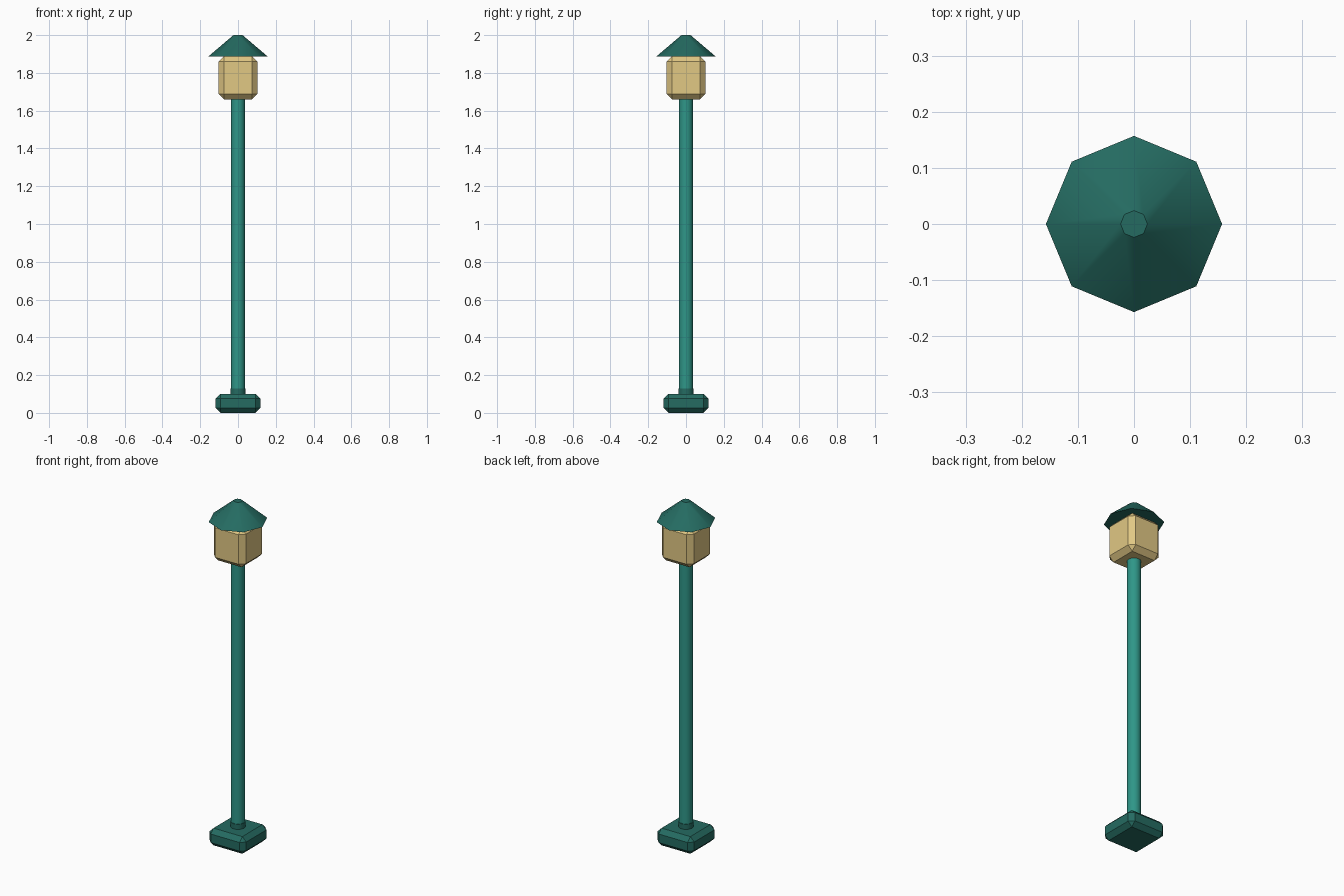
import bpy
import math

cube = bpy.data.objects.get("Cube")
if cube:
    bpy.data.objects.remove(cube, do_unlink=True)


def material(name, color):
    mat = bpy.data.materials.new(name)
    mat.use_nodes = True
    mat.diffuse_color = (*color, 1)
    bsdf = next(n for n in mat.node_tree.nodes if n.type == 'BSDF_PRINCIPLED')
    bsdf.inputs["Base Color"].default_value = (*color, 1)
    bsdf.inputs["Roughness"].default_value = 0.8
    return mat


dark_green = material("dark green", (0.018, 0.147, 0.120))
teal = material("teal green", (0.028, 0.305, 0.246))
cream = material("warm cream", (0.753, 0.578, 0.231))


def finish(name, mat):
    obj = bpy.context.object
    obj.name = obj.data.name = name
    obj.data.materials.append(mat)
    return obj


def chamfered_box(name, half, bottom, top, chamfer, mat):
    """Square block with one flat chamfer on every edge."""
    bpy.ops.mesh.primitive_cube_add(size=1, location=(0, 0, (bottom + top) / 2))
    obj = finish(name, mat)
    obj.scale = (2 * half, 2 * half, top - bottom)
    bpy.ops.object.transform_apply(location=False, rotation=False, scale=True)
    bevel = obj.modifiers.new("chamfer", 'BEVEL')
    bevel.width = chamfer
    bevel.segments = 1


def round_part(name, sides, r_bottom, r_top, bottom, top, mat):
    """Smooth-shaded cylinder or cone frustum between two heights."""
    bpy.ops.mesh.primitive_cone_add(
        vertices=sides, radius1=r_bottom, radius2=r_top,
        depth=top - bottom, location=(0, 0, (bottom + top) / 2))
    finish(name, mat)
    bpy.ops.object.shade_smooth_by_angle(angle=math.radians(32))


# Foot and post
chamfered_box("base", 0.118, 0.0, 0.10, 0.025, dark_green)
round_part("post_collar", 16, 0.04, 0.04, 0.09, 0.13, dark_green)
round_part("post", 16, 0.037, 0.037, 0.10, 1.68, teal)

# Lantern and its eight-sided roof
chamfered_box("lantern", 0.103, 1.66, 1.888, 0.028, cream)
round_part("roof", 8, 0.157, 0.024, 1.887, 2.0, dark_green)
